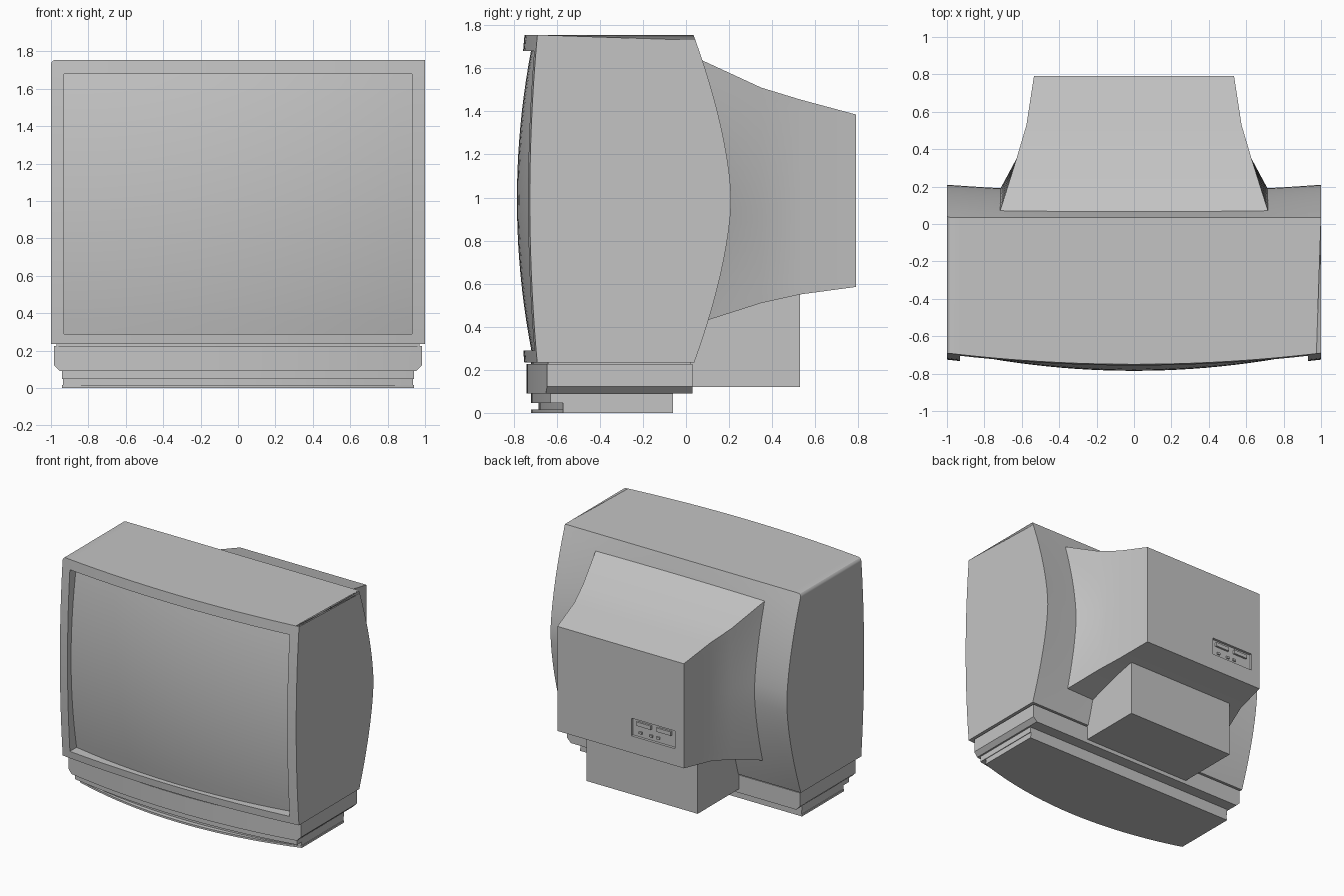
import bpy
import bmesh
from math import radians

cube = bpy.data.objects.get("Cube")
if cube:
    bpy.data.objects.remove(cube, do_unlink=True)

grey = bpy.data.materials.new("plain_grey")
grey.use_nodes = True
grey.diffuse_color = (0.55, 0.55, 0.55, 1)
bsdf = next(n for n in grey.node_tree.nodes if n.type == "BSDF_PRINCIPLED")
bsdf.inputs["Base Color"].default_value = grey.diffuse_color


def finish(bm, name, smooth=True):
    bmesh.ops.recalc_face_normals(bm, faces=bm.faces)
    mesh = bpy.data.meshes.new(name)
    bm.to_mesh(mesh)
    bm.free()
    mesh.materials.append(grey)
    ob = bpy.data.objects.new(name, mesh)
    bpy.context.collection.objects.link(ob)
    if smooth:
        bpy.ops.object.select_all(action="DESELECT")
        ob.select_set(True)
        bpy.context.view_layer.objects.active = ob
        bpy.ops.object.shade_smooth_by_angle(angle=radians(30))
    return ob


def span(a, b, n):
    return [a + (b - a) * i / n for i in range(n + 1)]


def slab(xs, zs, front, back, hole=lambda x, z: False):
    """Block whose front and back follow functions of x and z."""
    bm = bmesh.new()
    f, b = [[[bm.verts.new((x, fn(x, z), z)) for z in zs] for x in xs]
            for fn in (front, back)]
    nx, nz = len(xs) - 1, len(zs) - 1
    for i in range(nx):
        for j in range(nz):
            for g in (f, b):
                mid = ((xs[i] + xs[i + 1]) / 2, (zs[j] + zs[j + 1]) / 2)
                if g is b or not hole(*mid):
                    bm.faces.new((g[i][j], g[i + 1][j], g[i + 1][j + 1], g[i][j + 1]))
        for j in (0, nz):
            bm.faces.new((f[i][j], f[i + 1][j], b[i + 1][j], b[i][j]))
    for j in range(nz):
        for i in (0, nx):
            bm.faces.new((f[i][j], f[i][j + 1], b[i][j + 1], b[i][j]))
    return bm


def bevel_sides(bm, half, z, width, segments):
    """Bevel the long left and right edges at one height."""
    edges = [e for e in bm.edges if all(
        abs(abs(v.co.x) - half) < 1e-4 and abs(v.co.z - z) < 1e-4 for v in e.verts)]
    bmesh.ops.bevel(bm, geom=edges, offset=width, segments=segments,
                    profile=0.5, affect="EDGES")


def box(name, x, y, z):
    return finish(slab(x, z, lambda *_: y[0], lambda *_: y[1]), name, False)


# Main shell, bulging at the front and back
LOW, TOP, MID = 0.235, 1.755, 0.99
WIN_X, WIN_LOW, WIN_TOP = 0.93, 0.29, 1.68


def height(z):
    return min(abs(z - MID) / (TOP - MID), 1)


def shell_front(x, z):
    return -0.69 - 0.06 * (1 - x * x) - 0.035 * (1 - height(z) ** 2)


def shell_back(x, z):
    return 0.035 + (0.137 + 0.038 * x * x) * (1 - height(z) ** 1.6)


def in_window(x, z):
    return abs(x) < WIN_X and WIN_LOW < z < WIN_TOP


win_xs = span(-WIN_X, WIN_X, 24)
win_zs = span(WIN_LOW, WIN_TOP, 20)
bm = slab([-1] + win_xs + [1], [LOW] + win_zs + [TOP],
          shell_front, shell_back, in_window)
# Walls around the screen opening
rim = [e for e in bm.edges if e.is_boundary]
new = bmesh.ops.extrude_edge_only(bm, edges=rim)["geom"]
bmesh.ops.translate(bm, vec=(0, 0.12, 0),
                    verts=[v for v in new if isinstance(v, bmesh.types.BMVert)])
bevel_sides(bm, 1, TOP, 0.025, 3)
finish(bm, "main_shell")


# Domed screen
def screen_front(x, z):
    v = (z - MID) / 0.69
    return -0.785 + 0.095 * (x / WIN_X) ** 2 + 0.065 * v * v


finish(slab(win_xs, win_zs, screen_front, lambda x, z: -0.56), "screen")


# Bow-fronted tiers below the shell
def tier(name, half, z, middle, side, back, chamfer=0):
    bm = slab(span(-half, half, 20), z,
              lambda x, _: middle + (side - middle) * (x / half) ** 2,
              lambda x, _: back)
    if chamfer:
        bevel_sides(bm, half, z[0], chamfer, 1)
    finish(bm, name)


tier("shadow_groove", 0.97, (0.2, 0.24), -0.72, -0.64, 0.02)
tier("lower_panel", 0.985, (0.09, 0.226), -0.74, -0.645, 0.03, 0.032)
tier("stand_upper", 0.94, (0.047, 0.09), -0.72, -0.63, -0.06)
tier("stand_groove", 0.935, (0.015, 0.047), -0.685, -0.57, -0.06)
tier("stand_foot", 0.94, (0, 0.015), -0.72, -0.57, -0.06)

# Flared tube housing at the back
bm = bmesh.new()
rows = 16
rings = []
for y, half, low, high in ((None, 0.72, 0.425, 1.645), (0.35, 0.628, 0.51, 1.51),
                           (0.53, 0.575, 0.55, 1.455), (0.79, 0.535, 0.585, 1.385)):
    zs = span(low, high, rows)
    side = [(half, shell_back(half, z) - 0.012 if y is None else y, z) for z in zs]
    points = side + [(-x, yy, z) for x, yy, z in reversed(side)]
    rings.append([bm.verts.new(p) for p in points])
for a, b in zip(rings, rings[1:]):
    for i in range(len(a)):
        k = (i + 1) % len(a)
        bm.faces.new((a[i], a[k], b[k], b[i]))
bm.faces.new(rings[-1])
for j in range(rows):
    r = rings[0]
    bm.faces.new((r[j], r[j + 1], r[-2 - j], r[-1 - j]))
housing = finish(bm, "tube_housing")

# Recessed socket panel
cutter = box("socket_cutter", (-0.46, -0.09), (0.77, 0.85), (0.715, 0.85))
cutter.hide_render = True
cutter.hide_viewport = True
cut = housing.modifiers.new("socket_recess", "BOOLEAN")
cut.operation = "DIFFERENCE"
cut.object = cutter
for i, x in enumerate((-0.42, -0.25)):
    box(f"wide_socket_{i}", (x, x + 0.12), (0.765, 0.785), (0.8, 0.83))
for i, x in enumerate((-0.32, -0.26, -0.17)):
    box(f"small_socket_{i}", (x, x + 0.025), (0.765, 0.78), (0.74, 0.757))

# Lower rear compartment
box("rear_compartment", (-0.47, 0.47), (0, 0.53), (0.12, 0.56))
